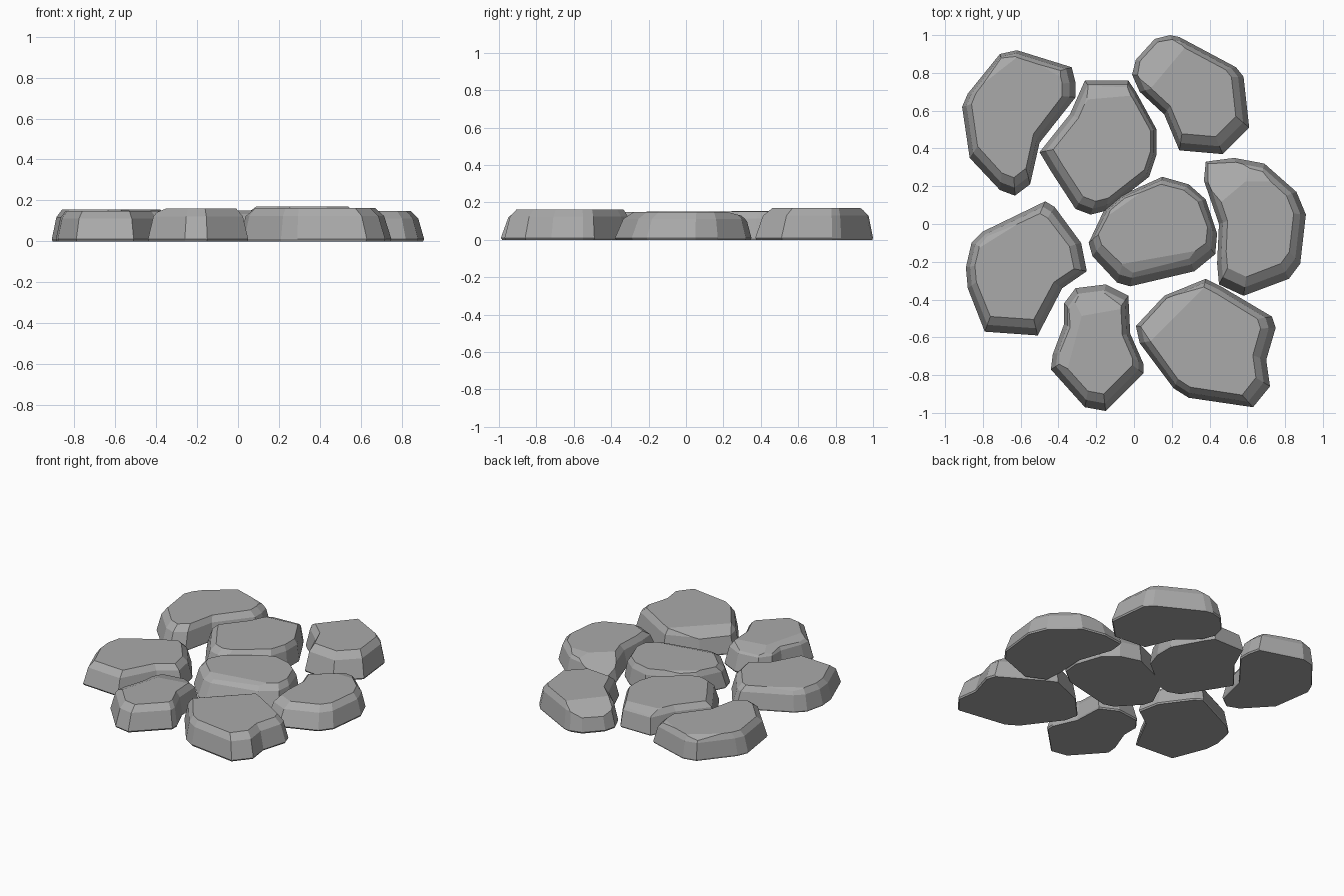
import bpy
import bmesh
from math import cos, sin, radians
from mathutils import Vector

cube = bpy.data.objects.get("Cube")
if cube:
    bpy.data.objects.remove(cube, do_unlink=True)

# Stone material
stone_grey = bpy.data.materials.new("stone grey")
stone_grey.use_nodes = True
colour = (0.40, 0.40, 0.40, 1.0)
stone_grey.diffuse_color = colour
stone_grey.node_tree.nodes["Principled BSDF"].inputs["Base Color"].default_value = colour


def chip_edge(bm, centre, height, angle, distance, slope):
    """Slice a sloping facet off the upper rim, facing the given angle."""
    a, s = radians(angle), radians(slope)
    outward = Vector((cos(a), sin(a), 0))
    point = Vector((centre.x, centre.y, height)) + outward * distance
    normal = outward * sin(s) + Vector((0, 0, cos(s)))
    geometry = bm.verts[:] + bm.edges[:] + bm.faces[:]
    bmesh.ops.bisect_plane(bm, geom=geometry, plane_co=point, plane_no=normal, clear_outer=True)
    rim = [e for e in bm.edges if e.is_boundary]
    if rim:
        bmesh.ops.holes_fill(bm, edges=rim, sides=0)


def build_stone(name, height, top_scale, top_shift, outline, chips):
    """Loft a stone from its ground outline (in hundredths) to a smaller flat top."""
    points = [Vector((x, y)) / 100 for x, y in outline]
    xs, ys = [p.x for p in points], [p.y for p in points]
    centre = Vector((min(xs) + max(xs), min(ys) + max(ys))) / 2
    scale, shift = Vector(top_scale), Vector(top_shift) / 100

    # Each ring: height, and how far it has moved from the outline to the top
    levels = [(0, 0.08), (0.01, 0), (height * 0.76, 0.45), (height, 1)]
    bm = bmesh.new()
    rings = []
    for z, t in levels:
        ring = []
        for p in points:
            top = centre + (p - centre) * scale + shift
            q = p.lerp(top, t)
            ring.append(bm.verts.new((q.x, q.y, z)))
        rings.append(ring)

    # Undercut foot, steep side and bevelled shoulder
    count = len(points)
    for low, high in zip(rings, rings[1:]):
        for i in range(count):
            j = (i + 1) % count
            bm.faces.new((low[i], low[j], high[j], high[i]))
    bm.faces.new(rings[0])
    bm.faces.new(rings[-1])

    for angle, distance, slope in chips:
        chip_edge(bm, centre + shift, height, angle, distance, slope)

    bmesh.ops.recalc_face_normals(bm, faces=bm.faces[:])
    mesh = bpy.data.meshes.new(name)
    bm.to_mesh(mesh)
    bm.free()
    mesh.materials.append(stone_grey)
    stone = bpy.data.objects.new(name, mesh)
    bpy.context.collection.objects.link(stone)
    return stone


# Back row
build_stone("back_right_stone", 0.155, (0.8, 0.83), (-1, 3),
            [(-62, 92), (-33, 83), (-31, 75), (-31, 67), (-50, 43), (-55, 21),
             (-63, 15), (-71, 18), (-87, 35), (-91, 62), (-88, 69), (-71, 90)],
            [(128, 0.25, 25), (60, 0.30, 15)])
build_stone("back_middle_stone", 0.15, (0.83, 0.83), (2, 1),
            [(-26, 76), (-3, 76), (1, 70), (12, 50), (12, 37), (8, 25),
             (-15, 7), (-23, 5), (-31, 8), (-44, 28), (-50, 38), (-34, 58)],
            [(95, 0.25, 22), (145, 0.20, 22)])
build_stone("back_left_stone", 0.17, (0.77, 0.77), (0, 2),
            [(19, 100), (24, 99), (54, 83), (58, 78), (61, 51), (47, 37),
             (24, 39), (16, 58), (3, 70), (-1, 79), (1, 87), (11, 98)],
            [(140, 0.17, 28), (65, 0.20, 15)])

# Middle row
build_stone("middle_right_stone", 0.148, (0.82, 0.79), (-1, 1),
            [(-47, 12), (-42, 9), (-28, -10), (-25, -25), (-38, -34), (-51, -59),
             (-79, -57), (-88, -34), (-89, -23), (-86, -10), (-80, -4)],
            [(122, 0.21, 25)])
build_stone("centre_stone", 0.15, (0.85, 0.76), (0, 3),
            [(15, 25), (29, 21), (38, 13), (44, -5), (43, -16), (32, -25),
             (-2, -33), (-9, -31), (-22, -17), (-24, -10), (-16, 7), (-7, 15)],
            [(125, 0.18, 22), (-80, 0.17, 18)])
build_stone("middle_left_stone", 0.148, (0.76, 0.78), (0, 2),
            [(38, 33), (53, 35), (69, 32), (86, 17), (91, 5), (88, -21),
             (82, -29), (58, -38), (45, -32), (44, -21), (45, 0), (37, 23)],
            [(130, 0.20, 25), (90, 0.22, 15)])

# Front row
build_stone("front_right_stone", 0.16, (0.76, 0.76), (0, 1),
            [(-31, -34), (-15, -32), (-3, -38), (-2, -58), (5, -74), (5, -79),
             (-15, -99), (-26, -97), (-44, -77), (-43, -69), (-37, -53), (-37, -42)],
            [(100, 0.17, 14), (165, 0.12, 20)])
build_stone("front_left_stone", 0.163, (0.81, 0.84), (-1, 1),
            [(38, -29), (46, -33), (73, -49), (75, -55), (70, -72), (72, -86),
             (63, -97), (29, -92), (21, -87), (3, -63), (1, -54), (16, -38)],
            [(135, 0.20, 25)])
